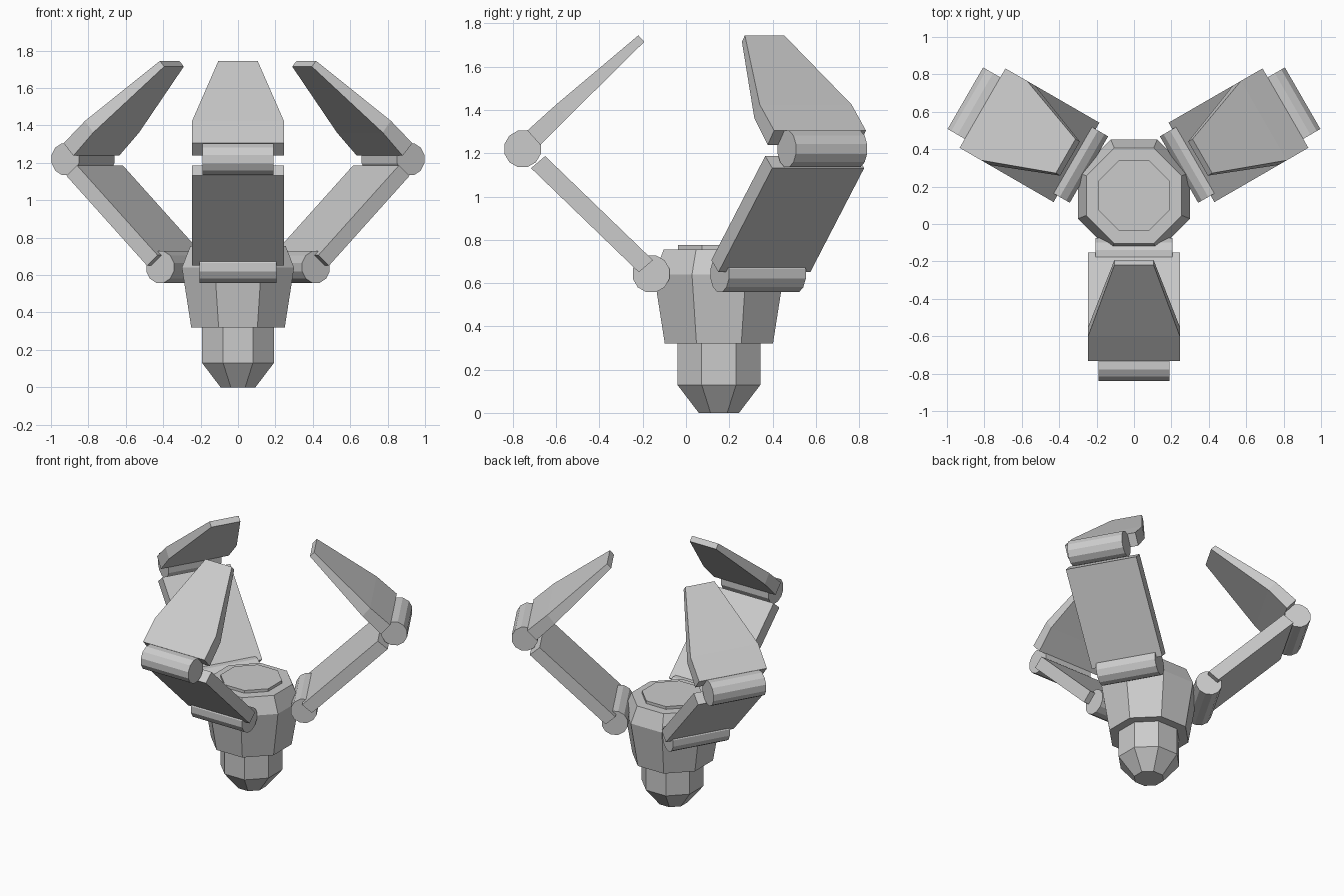
import bpy, bmesh
from math import cos, sin, pi, radians
from mathutils import Matrix

if "Cube" in bpy.data.objects:
    bpy.data.objects.remove(bpy.data.objects["Cube"])

CY = 0.152  # y of the central axis


def loft(name, rings, matrix):
    """Skin a list of equal-length closed rings and cap both ends."""
    bm = bmesh.new()
    loops = [[bm.verts.new(p) for p in ring] for ring in rings]
    n = len(loops[0])
    for a, b in zip(loops, loops[1:]):
        for i in range(n):
            j = (i + 1) % n
            bm.faces.new((a[i], a[j], b[j], b[i]))
    bm.faces.new(loops[0][::-1])
    bm.faces.new(loops[-1])
    bmesh.ops.recalc_face_normals(bm, faces=bm.faces)
    mesh = bpy.data.meshes.new(name)
    bm.to_mesh(mesh)
    bm.free()
    obj = bpy.data.objects.new(name, mesh)
    obj.matrix_world = matrix
    bpy.context.collection.objects.link(obj)
    return obj


def octagons(levels):
    """Octagon rings from (half width across flats, z) pairs."""
    k = cos(pi / 8)
    return [[(a / k * cos(pi / 8 + i * pi / 4), a / k * sin(pi / 8 + i * pi / 4), z)
             for i in range(8)] for a, z in levels]


def pin(u, z, r, half, sides=12):
    """Rings of a hinge pin lying along the local y axis."""
    return [[(u + r * cos((i + .5) * 2 * pi / sides), y, z + r * sin((i + .5) * 2 * pi / sides))
             for i in range(sides)] for y in (-half, half)]


def plate(sections):
    """Rings of a plate from (outer u, z, inner u, z, half width) sections."""
    return [[(uo, -w, zo), (uo, w, zo), (ui, w, zi), (ui, -w, zi)]
            for uo, zo, ui, zi, w in sections]


# Central body
axis = Matrix.Translation((0, CY, 0))
loft("wrist", octagons([(.093, 0), (.192, .13), (.192, .33)]), axis)
loft("palm", octagons([(.25, .32), (.3, .64), (.255, .755)]), axis)
loft("palm_cap", octagons([(.19, .75), (.19, .775)]), axis)

# Three fingers; local x points outward, the two rear ones sit further out
for label, angle, shift in (("front", -90, 0), ("right", 30, .05), ("left", 150, .05)):
    m = axis @ Matrix.Rotation(radians(angle), 4, 'Z') @ Matrix.Translation((shift, 0, 0))
    loft(label + "_base_hinge", pin(.313, .643, .088, .205), m)
    loft(label + "_lower_finger", plate([(.370, .65, .305, .706, .245),
                                         (.868, 1.131, .803, 1.187, .245)]), m)
    loft(label + "_knuckle_hinge", pin(.907, 1.22, .087, .19), m)
    loft(label + "_upper_finger", plate([(.885, 1.305, .825, 1.238, .245),
                                         (.752, 1.425, .702, 1.362, .245),
                                         (.372, 1.745, .345, 1.715, .105)]), m)
